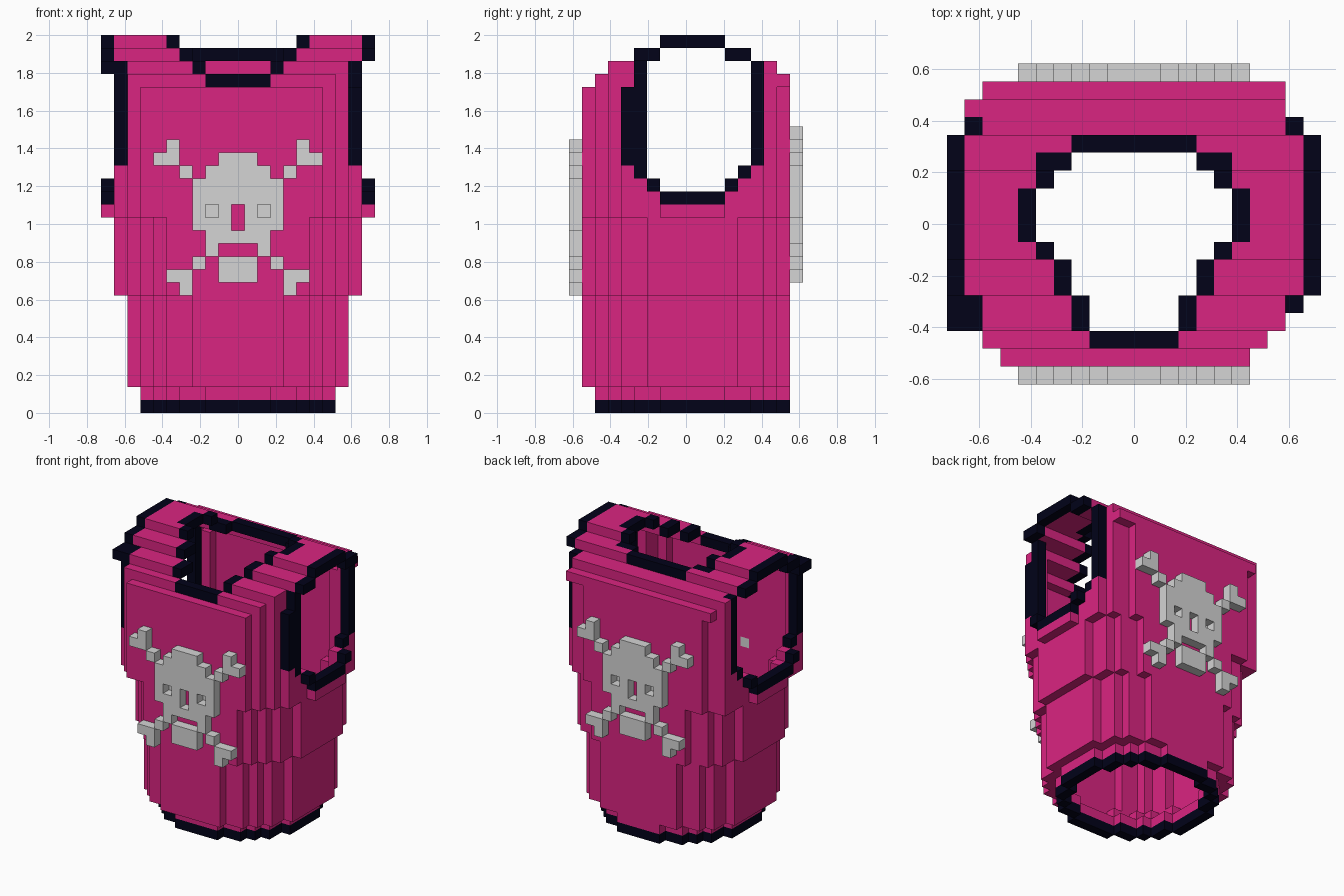
import bpy
import bmesh
from mathutils import Vector

if "Cube" in bpy.data.objects:
    bpy.data.objects.remove(bpy.data.objects["Cube"], do_unlink=True)

V = 2 / 29  # edge of one block


def material(name, rgb):
    m = bpy.data.materials.new(name)
    m.use_nodes = True
    m.diffuse_color = (*rgb, 1)
    m.node_tree.nodes["Principled BSDF"].inputs["Base Color"].default_value = (*rgb, 1)
    return m


PINK = material("pink cloth", (0.70, 0.018, 0.22))
DARK = material("navy trim", (0.0005, 0.0006, 0.0095))
GREY = material("grey emblem", (0.66, 0.66, 0.66))

# Highest block of the cloth for each depth row, front to back
TOP = dict(zip(range(-8, 8), [24, 25, 26, 26, 27, 27, 28, 28, 28, 28, 28, 27, 27, 26, 26, 25]))
# Half width of the neckline for each depth row
NECK = dict(zip(range(-6, 4), [3, 3, 4, 4, 5, 6, 6, 6, 5, 4]))
STEPS = ((1, 0, 0), (-1, 0, 0), (0, 1, 0), (0, -1, 0), (0, 0, 1), (0, 0, -1))


def oval(x, y, rx, ry, p):
    return abs(x / rx) ** p + abs((y + 0.5) / ry) ** p <= 1


def inside(x, y, z):
    """Filled garment volume: hem, waist, chest, shoulders."""
    if z < 2:
        return x * x + y * y < 57.8
    if z < 9:
        return oval(x, y, 8.6, 8.2, 2.5 if y >= 0 else 2)
    if z < 15:
        return oval(x, y, 9.6 if y >= 0 else 9.45, 8.3, 2.5)
    if z > TOP.get(y, -1):
        return False
    if abs(x) == 10:
        return (z < 17 and abs(y) <= 2) or (z >= 27 and abs(y) <= 4)
    if y == 7 and z == 25:
        return abs(x) <= 8
    # Front and back panels sit half a block towards the right
    lean = 0.5 if y < -5 or y > 5 or (y == -5 and z > 18) else 0
    return oval(x + lean, y, 10 if y > 5 else 9.75, 8.3, 3.5)


def add(a, b):
    return tuple(i + j for i, j in zip(a, b))


# One block thick shell, open at the bottom
shell = set()
for x in range(-10, 11):
    for y in range(-8, 8):
        for z in range(29):
            if inside(x, y, z) and any(
                not inside(*add((x, y, z), s)) for s in STEPS if z + s[2] >= 0
            ):
                shell.add((x, y, z))

hem = {c for c in shell if c[2] == 0}

# Neck opening and its trim
shell = {c for c in shell if not (c[2] > 24 and abs(c[0]) < NECK.get(c[1], 0))}
neck = set()
for y, w in NECK.items():
    neck |= {(s * w, y, TOP[y]) for s in (-1, 1)}
neck |= {(s * 5, 3, TOP[3]) for s in (-1, 1)}
neck |= {(x, -7, TOP[-7]) for x in range(-2, 3)}
neck |= {(x, 4, TOP[4]) for x in range(-3, 4)}


def armhole(side, front):
    """Cuts the opening and returns the trim blocks; front maps a row to its front edge."""
    back = {17: 3, 18: 4, 27: 3}
    trim = set()
    for z in range(17, 28):
        f, b = front(z), back.get(z, 5)
        x = 10 if z in (17, 27) else 9
        for y in range(f + 1, b):
            for cut in (8, 9, 10):
                shell.discard((side * cut, y, z))
        trim |= {(side * x, f, z), (side * x, b, z)}
    for y in range(-2, 3):
        trim |= {(side * 10, y, 16), (side * 10, y, 28)}
    trim |= {(side * 10, -4, 27), (side * 10, 4, 27)}
    return trim


left_arm = armhole(1, lambda z: -3 if z in (17, 27) else -4)
left_arm |= {(9, -5, z) for z in range(19, 25)}
right_arm = armhole(-1, lambda z: {17: -4, 18: -5, 26: -5, 27: -3}.get(z, -6))
right_arm |= {(-10, -3, 16), (-10, -6, 26), (-10, -5, 26), (-9, -6, 26)}

# Skull and crossed bones, right half from the centre outwards; o is a sunken eye
SKULL = (
    ".....#.",
    "##...##",
    "###.#..",
    "####...",
    "####...",
    ".#o#...",
    ".###...",
    "###....",
    "..#....",
    "##.#...",
    "##..##.",
    "....#..",
)


def emblem(y, sunk_y, top_row):
    cells = set()
    for r, row in enumerate(SKULL):
        for x, mark in enumerate(row):
            if mark != ".":
                depth = sunk_y if mark == "o" else y
                cells |= {(x, depth, top_row - r), (-x, depth, top_row - r)}
    return cells


parts = [
    ("hem_trim", hem, DARK),
    ("neck_trim", neck, DARK),
    ("left_armhole_trim", left_arm, DARK),
    ("right_armhole_trim", right_arm, DARK),
    ("front_skull_emblem", emblem(-9, -8, 20), GREY),
    ("back_skull_emblem", emblem(8, 7, 21), GREY),
]
body = shell.difference(*(cells for _, cells, _ in parts))
parts.append(("shirt_body", body, PINK))
filled = set().union(*(cells for _, cells, _ in parts))


def build(name, cells, mat):
    """Makes the uncovered faces of a set of blocks."""
    bm = bmesh.new()
    verts = {}

    def vert(p):
        key = tuple(round(2 * i) for i in p)
        if key not in verts:
            verts[key] = bm.verts.new(p * V)
        return verts[key]

    for c in sorted(cells):
        centre = Vector(c) + Vector((0, 0.5, 0.5))
        for s in STEPS:
            if add(c, s) in filled:
                continue
            n = Vector(s)
            u = Vector((s[1], s[2], s[0]))
            w = n.cross(u)
            corners = ((-1, -1), (1, -1), (1, 1), (-1, 1))
            bm.faces.new([vert(centre + (n + u * a + w * b) / 2) for a, b in corners])
    mesh = bpy.data.meshes.new(name)
    bm.to_mesh(mesh)
    bm.free()
    mesh.materials.append(mat)
    bpy.context.collection.objects.link(bpy.data.objects.new(name, mesh))


for part in parts:
    build(*part)
